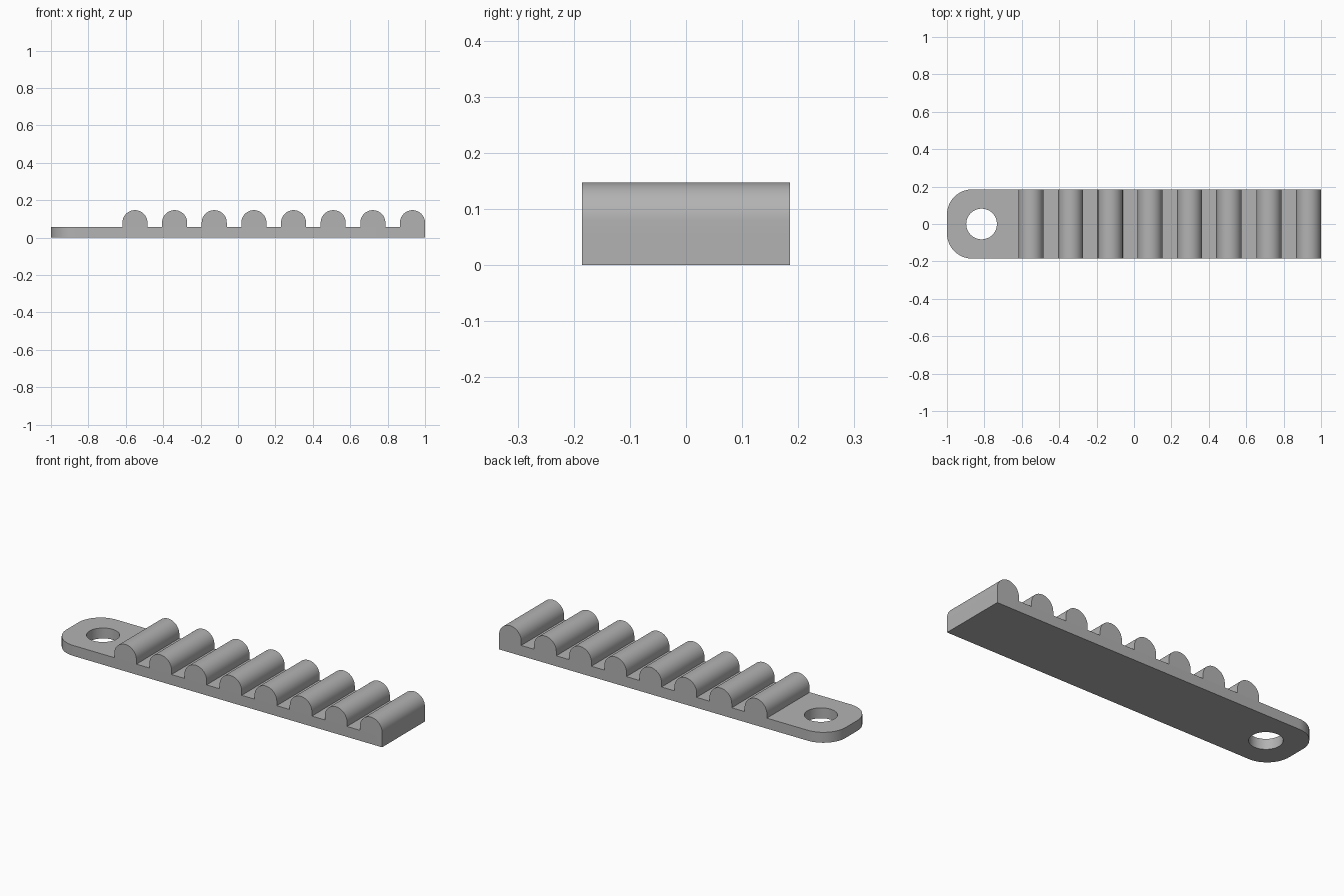
import bpy, bmesh
from math import sin, cos, pi
from mathutils import Vector

if "Cube" in bpy.data.objects:
    bpy.data.objects.remove(bpy.data.objects["Cube"])

HALF_W = 0.185      # half width of the strip
PLATE_H = 0.057     # plate thickness
CORNER = 0.135      # radius of the rounded end
TOOTH_R = 0.067     # radius of each rounded tooth
TOP = 0.147         # overall height

grey = bpy.data.materials.new("plain grey")
grey.use_nodes = True
colour = (0.45, 0.45, 0.45, 1)
grey.diffuse_color = colour
grey.node_tree.nodes["Principled BSDF"].inputs["Base Color"].default_value = colour


def arc(cx, cy, r, start, end, steps):
    return [(cx + r * cos(start + (end - start) * i / steps),
             cy + r * sin(start + (end - start) * i / steps)) for i in range(steps + 1)]


def extrude(name, points, direction):
    """Extrude a closed outline of 3D points along a direction."""
    bm = bmesh.new()
    face = bm.faces.new([bm.verts.new(p) for p in points])
    new = bmesh.ops.extrude_face_region(bm, geom=[face])["geom"]
    bmesh.ops.translate(bm, vec=Vector(direction),
                        verts=[v for v in new if isinstance(v, bmesh.types.BMVert)])
    bmesh.ops.recalc_face_normals(bm, faces=bm.faces)
    mesh = bpy.data.meshes.new(name)
    bm.to_mesh(mesh)
    bm.free()
    mesh.materials.append(grey)
    obj = bpy.data.objects.new(name, mesh)
    bpy.context.collection.objects.link(obj)
    return obj


def smooth(obj):
    bpy.ops.object.select_all(action='DESELECT')
    obj.select_set(True)
    bpy.context.view_layer.objects.active = obj
    bpy.ops.object.shade_smooth_by_angle()


# Base plate with one rounded end
outline = [(1, -HALF_W), (1, HALF_W)]
outline += arc(CORNER - 1, HALF_W - CORNER, CORNER, pi / 2, pi, 16)
outline += arc(CORNER - 1, CORNER - HALF_W, CORNER, pi, 1.5 * pi, 16)
plate = extrude("base_plate", [(x, y, 0) for x, y in outline], (0, 0, PLATE_H))

# Round mounting hole, cut through the plate
circle = arc(-0.815, 0, 0.082, 0, 2 * pi, 48)[:-1]
cutter = extrude("hole_cutter", [(x, y, -0.1) for x, y in circle], (0, 0, 0.3))
cut = plate.modifiers.new("mounting_hole", 'BOOLEAN')
cut.object = cutter
cut.operation = 'DIFFERENCE'
cut.solver = 'EXACT'
bpy.context.view_layer.objects.active = plate
bpy.ops.object.modifier_apply(modifier=cut.name)
bpy.data.objects.remove(cutter)
smooth(plate)

# Eight round-topped teeth, the last flush with the square end
COUNT, PITCH = 8, 0.212
for i in range(COUNT):
    x = 1 - TOOTH_R - PITCH * (COUNT - 1 - i)
    profile = [(x - TOOTH_R, PLATE_H), (x + TOOTH_R, PLATE_H)]
    profile += arc(x, TOP - TOOTH_R, TOOTH_R, 0, pi, 24)
    tooth = extrude(f"tooth_{i + 1}", [(px, -HALF_W, pz) for px, pz in profile],
                    (0, 2 * HALF_W, 0))
    smooth(tooth)
